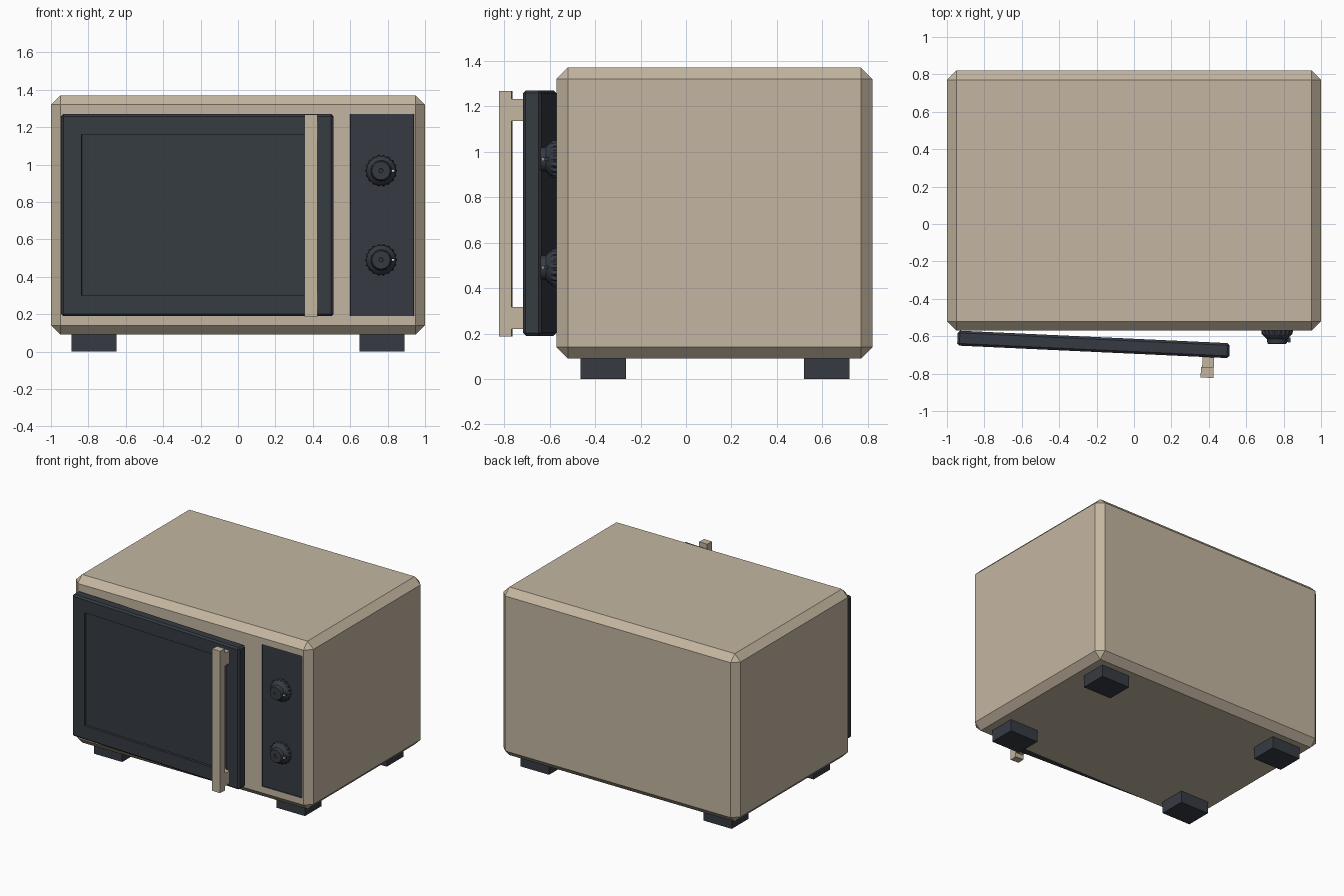
import bpy, bmesh
from math import sin, cos, pi, radians
from mathutils import Matrix, Vector

if "Cube" in bpy.data.objects:
    bpy.data.objects.remove(bpy.data.objects["Cube"])


def material(name, rgb):
    m = bpy.data.materials.new(name)
    m.use_nodes = True
    m.diffuse_color = (*rgb, 1)
    m.node_tree.nodes["Principled BSDF"].inputs["Base Color"].default_value = (*rgb, 1)
    return m


BEIGE = material("warm beige", (0.55, 0.47, 0.355))
DARK = material("charcoal", (0.037, 0.044, 0.055))
WHITE = material("marker white", (0.8, 0.8, 0.78))


def box_mesh(lo, hi, bevel=0):
    lo, hi = Vector(lo), Vector(hi)
    bm = bmesh.new()
    bmesh.ops.create_cube(bm, size=1)
    bmesh.ops.scale(bm, vec=hi - lo, verts=bm.verts)
    bmesh.ops.translate(bm, vec=(lo + hi) / 2, verts=bm.verts)
    if bevel:
        bmesh.ops.bevel(bm, geom=bm.edges[:], offset=bevel, segments=1, affect='EDGES')
    bm.normal_update()
    return bm


def finish(bm, name, mats, matrix=Matrix()):
    bmesh.ops.recalc_face_normals(bm, faces=bm.faces)
    mesh = bpy.data.meshes.new(name)
    bm.to_mesh(mesh)
    bm.free()
    mesh.transform(matrix)
    for m in mats:
        mesh.materials.append(m)
    obj = bpy.data.objects.new(name, mesh)
    bpy.context.collection.objects.link(obj)
    return obj


def front_face(bm):
    faces = [f for f in bm.faces if f.normal.y < -0.99]
    return max(faces, key=lambda f: f.calc_area())


# Casing with a shallow recessed control panel
bm = box_mesh((-1, -0.57, 0.09), (1, 0.82, 1.37), 0.05)
for co, no in (((0.6, 0, 0), (1, 0, 0)), ((0.94, 0, 0), (1, 0, 0)),
               ((0, 0, 0.19), (0, 0, 1)), ((0, 0, 1.27), (0, 0, 1))):
    faces = [f for f in bm.faces if f.normal.y < -0.99]
    geom = set(faces)
    for f in faces:
        geom.update(f.edges, f.verts)
    bmesh.ops.bisect_plane(bm, geom=list(geom), plane_co=co, plane_no=no)
    bm.normal_update()
panel = [f for f in bm.faces if f.normal.y < -0.99
         and 0.6 < f.calc_center_median().x < 0.94
         and 0.19 < f.calc_center_median().z < 1.27]
walls = bmesh.ops.inset_region(bm, faces=panel, thickness=0.001, depth=-0.008)["faces"]
for f in panel + walls:
    f.material_index = 1
finish(bm, "casing", [BEIGE, DARK])

# Door, standing slightly ajar on its right-hand hinge, with a sunken window
hinge = Matrix.Translation((-0.942, -0.57, 0)) @ Matrix.Rotation(radians(-2.65), 4, 'Z')
bm = box_mesh((0, -0.08, 0.19), (1.456, 0, 1.27), 0.012)
window = front_face(bm)
bmesh.ops.inset_region(bm, faces=[window], thickness=0.138)
bmesh.ops.inset_region(bm, faces=[window], thickness=0.001, depth=-0.018)
finish(bm, "door", [DARK], hinge)

# Handle bar and its two posts
finish(box_mesh((1.308, -0.19, 0.187), (1.376, -0.134, 1.267)), "handle_bar", [BEIGE], hinge)
for name, z in (("lower", 0.22), ("upper", 1.135)):
    finish(box_mesh((1.314, -0.14, z), (1.376, -0.07, z + 0.097)),
           name + "_handle_post", [BEIGE], hinge)


# Control knobs: a ridged skirt, a tapered flank and a small hub
def knob(name, x, z):
    teeth = 18
    count = teeth * 2
    profile = [(0, 0.085, 0.008), (0.02, 0.083, 0.008), (0.028, 0.076, 0),
               (0.05, 0.055, 0), (0.07, 0.052, 0), (0.075, 0.048, 0),
               (0.075, 0.012, 0), (0.073, 0.01, 0)]
    bm = bmesh.new()
    rings = []
    for d, r, groove in profile:
        ring = []
        for i in range(count):
            a = 2 * pi * i / count
            rr = r - groove * (i % 2)
            ring.append(bm.verts.new((rr * cos(a), -d, rr * sin(a))))
        rings.append(ring)
    for a, b in zip(rings, rings[1:]):
        for i in range(count):
            j = (i + 1) % count
            bm.faces.new((a[i], a[j], b[j], b[i]))
    bm.faces.new(rings[0])
    bm.faces.new(rings[-1])
    place = Matrix.Translation((x, -0.566, z))
    finish(bm, name, [DARK], place)
    finish(box_mesh((0.05, -0.066, -0.007), (0.072, -0.04, 0.007)),
           name + "_pointer", [DARK], place)
    finish(box_mesh((0.058, -0.068, -0.006), (0.073, -0.06, 0.006)),
           name + "_marker", [WHITE], place)


knob("upper_knob", 0.765, 0.967)
knob("lower_knob", 0.765, 0.49)

# Four feet
for side, x in (("right", -0.77), ("left", 0.77)):
    for end, y in (("front", -0.365), ("back", 0.62)):
        finish(box_mesh((x - 0.12, y - 0.1, 0), (x + 0.12, y + 0.1, 0.095)),
               f"{end}_{side}_foot", [DARK])
